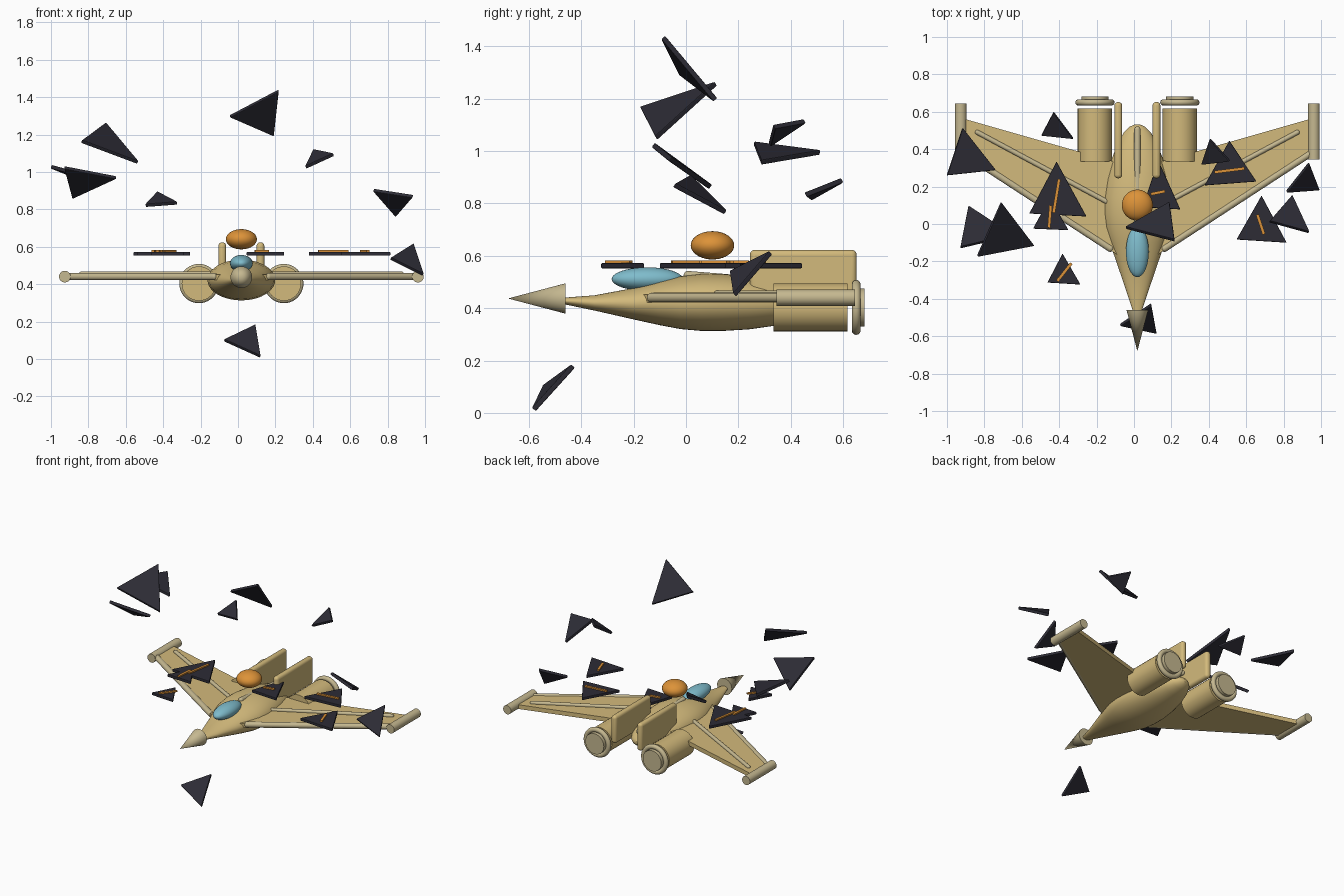
import bpy, bmesh, math
from mathutils import Vector

if "Cube" in bpy.data.objects:
    bpy.data.objects.remove(bpy.data.objects["Cube"])

CX = 0.018  # centre line of the aircraft


def material(name, rgb):
    m = bpy.data.materials.new(name)
    m.diffuse_color = (*rgb, 1)
    m.use_nodes = True
    m.node_tree.nodes["Principled BSDF"].inputs["Base Color"].default_value = m.diffuse_color
    return m


TAN = material("tan hull", (0.65, 0.49, 0.20))
TRIM = material("pale khaki trim", (0.56, 0.48, 0.28))
DARK = material("dark slate", (0.026, 0.025, 0.036))
ORANGE = material("orange", (0.72, 0.29, 0.04))
BLUE = material("canopy blue", (0.21, 0.50, 0.60))


def finish(ob, name, mat, smooth=True):
    ob.name = name
    ob.data.materials.clear()
    ob.data.materials.append(mat)
    if smooth:
        bpy.ops.object.select_all(action='DESELECT')
        ob.select_set(True)
        bpy.context.view_layer.objects.active = ob
        bpy.ops.object.shade_smooth_by_angle(angle=math.radians(35))
    return ob


def from_bmesh(bm, name, mat, smooth=True):
    bmesh.ops.recalc_face_normals(bm, faces=bm.faces)
    me = bpy.data.meshes.new(name)
    bm.to_mesh(me)
    bm.free()
    ob = bpy.data.objects.new(name, me)
    bpy.context.collection.objects.link(ob)
    return finish(ob, name, mat, smooth)


def rod(name, a, b, r1, mat, r2=None, rounded=False):
    """Cylinder or cone from a to b, optionally with ball ends."""
    a, b = Vector(a), Vector(b)
    d = b - a
    bm = bmesh.new()
    bmesh.ops.create_cone(bm, cap_ends=True, segments=32, radius1=r1,
                          radius2=r1 if r2 is None else r2, depth=d.length)
    if rounded:
        for s in (-1, 1):
            ball = bmesh.ops.create_uvsphere(bm, u_segments=24, v_segments=12, radius=r1)
            bmesh.ops.translate(bm, verts=ball["verts"], vec=(0, 0, s * d.length / 2))
    q = Vector((0, 0, 1)).rotation_difference(d)
    bmesh.ops.transform(bm, matrix=q.to_matrix().to_4x4(), verts=bm.verts)
    bmesh.ops.translate(bm, vec=(a + b) / 2, verts=bm.verts)
    return from_bmesh(bm, name, mat)


def ellipsoid(name, loc, size, mat):
    bpy.ops.mesh.primitive_uv_sphere_add(segments=40, ring_count=20, location=loc)
    ob = bpy.context.object
    ob.scale = size
    return finish(ob, name, mat)


def prism(name, pts, normal, thick, mat, bevel=0):
    """Flat polygon thickened evenly to both sides."""
    bm = bmesh.new()
    n = Vector(normal).normalized() * thick / 2
    lo = [bm.verts.new(Vector(p) - n) for p in pts]
    hi = [bm.verts.new(Vector(p) + n) for p in pts]
    bm.faces.new(lo[::-1])
    bm.faces.new(hi)
    for i in range(len(pts)):
        j = (i + 1) % len(pts)
        bm.faces.new((lo[i], lo[j], hi[j], hi[i]))
    if bevel:
        bmesh.ops.bevel(bm, geom=bm.edges[:], offset=bevel, segments=2,
                        profile=0.5, affect='EDGES')
    return from_bmesh(bm, name, mat, False)


# Fuselage: elliptical sections (y, half width, centre z, half height)
sections = [(-0.47, 0.022, 0.428, 0.012), (-0.35, 0.062, 0.420, 0.029),
            (-0.20, 0.113, 0.417, 0.060), (-0.10, 0.148, 0.420, 0.085),
            (-0.02, 0.172, 0.421, 0.101), (0.06, 0.181, 0.422, 0.109),
            (0.14, 0.179, 0.422, 0.109), (0.24, 0.165, 0.420, 0.101),
            (0.34, 0.140, 0.418, 0.085), (0.43, 0.106, 0.416, 0.064),
            (0.49, 0.072, 0.415, 0.044), (0.52, 0.042, 0.415, 0.026),
            (0.533, 0.012, 0.415, 0.008)]
bm = bmesh.new()
rings = []
N = 40
for y, w, zc, h in sections:
    rings.append([bm.verts.new((CX + w * math.cos(2 * math.pi * k / N), y,
                                zc + h * math.sin(2 * math.pi * k / N))) for k in range(N)])
for r, s in zip(rings, rings[1:]):
    for k in range(N):
        bm.faces.new((r[k], r[(k + 1) % N], s[(k + 1) % N], s[k]))
bm.faces.new(rings[0])
bm.faces.new(rings[-1])
from_bmesh(bm, "fuselage", TAN)

# Nose, canopy, spine and dome
rod("nose_cone", (CX, -0.46, 0.437), (CX, -0.68, 0.437), 0.058, TRIM, r2=0.0)
ellipsoid("canopy", (CX, -0.148, 0.511), (0.061, 0.136, 0.045), BLUE)
rod("spine_tube", (CX, 0.008, 0.525), (CX, 0.505, 0.485), 0.017, TRIM, rounded=True)
ellipsoid("sensor_dome", (CX, 0.101, 0.64), (0.083, 0.083, 0.054), ORANGE)

# Mirrored parts
for s, side in ((-1, "left"), (1, "right")):
    def at(x, y, z):
        return (CX + s * x, y, z)
    prism(side + "_wing", [at(0.06, -0.195, 0.437), at(0.935, 0.375, 0.437),
                           at(0.935, 0.565, 0.437), at(0.06, 0.315, 0.437)],
          (0, 0, 1), 0.03, TAN)
    rod(side + "_leading_edge", at(0.145, -0.13, 0.44), at(0.925, 0.378, 0.44),
        0.019, TRIM, rounded=True)
    rod(side + "_wing_tube", at(0.165, 0.12, 0.455), at(0.855, 0.49, 0.455),
        0.013, TRIM, rounded=True)
    rod(side + "_tip_pod", at(0.944, 0.345, 0.44), at(0.944, 0.645, 0.44), 0.031, TRIM)

    # Engine with ring and exhaust disc
    rod(side + "_engine", at(0.227, 0.335, 0.403), at(0.227, 0.617, 0.403), 0.092, TAN)
    bpy.ops.mesh.primitive_torus_add(location=at(0.227, 0.65, 0.403), rotation=(math.pi / 2, 0, 0),
                                     major_radius=0.088, minor_radius=0.017,
                                     major_segments=40, minor_segments=14)
    finish(bpy.context.object, side + "_engine_ring", TRIM)
    rod(side + "_exhaust", at(0.227, 0.64, 0.403), at(0.227, 0.682, 0.403), 0.073, TRIM)

    # Tail fin
    bpy.ops.mesh.primitive_cube_add(size=1, location=at(0.102, 0.448, 0.525))
    fin = bpy.context.object
    fin.scale = (0.042, 0.408, 0.196)
    bpy.ops.object.transform_apply(location=False, rotation=False, scale=True)
    bev = fin.modifiers.new("round", 'BEVEL')
    bev.width, bev.segments = 0.019, 4
    finish(fin, side + "_tail_fin", TAN)

# Level shards above the aircraft: three corners, then stripe ends
level = [
    [(-0.414, 0.334), (-0.56, 0.056), (-0.254, 0.04), (-0.40, 0.24), (-0.43, 0.06)],
    [(-0.45, 0.14), (-0.54, -0.025), (-0.35, -0.033), (-0.445, 0.10), (-0.455, -0.02)],
    [(-0.382, -0.158), (-0.463, -0.313), (-0.286, -0.324), (-0.335, -0.21), (-0.41, -0.305)],
    [(0.13, 0.34), (0.045, 0.09), (0.248, 0.078), (0.09, 0.16), (0.165, 0.175)],
    [(0.51, 0.446), (0.377, 0.206), (0.655, 0.227), (0.43, 0.277), (0.59, 0.297)],
    [(0.682, 0.152), (0.548, -0.083), (0.816, -0.10), (0.66, 0.05), (0.695, -0.055)],
]
for i, pts in enumerate(level):
    prism(f"level_shard_{i}", [(x, y, 0.562) for x, y in pts[:3]], (0, 0, 1), 0.02, DARK, 0.004)
    a, b = Vector(pts[3]), Vector(pts[4])
    off = Vector((a.y - b.y, b.x - a.x)).normalized() * 0.008
    quad = [a + off, b + off, b - off, a - off]
    prism(f"shard_stripe_{i}", [(p.x, p.y, 0.577) for p in quad], (0, 0, 1), 0.009, ORANGE)

# Tilted shards floating around
tilted = [
    [(-0.045, -0.02, 1.297), (0.217, -0.088, 1.435), (0.19, 0.113, 1.195)],
    [(-0.837, -0.172, 1.163), (-0.709, 0.115, 1.258), (-0.535, -0.114, 1.05)],
    [(-0.928, -0.126, 1.024), (-0.65, -0.06, 0.97), (-0.885, 0.095, 0.862)],
    [(-1.0, 0.26, 1.028), (-0.917, 0.513, 0.995), (-0.74, 0.288, 0.957)],
    [(-0.495, 0.475, 0.82), (-0.43, 0.598, 0.889), (-0.324, 0.457, 0.833)],
    [(0.361, 0.319, 1.024), (0.406, 0.455, 1.115), (0.512, 0.337, 1.093)],
    [(0.724, 0.013, 0.903), (0.936, -0.045, 0.87), (0.845, 0.152, 0.765)],
    [(0.815, 0.172, 0.537), (0.936, 0.325, 0.613), (0.99, 0.185, 0.45)],
    [(-0.075, -0.54, 0.1), (0.092, -0.43, 0.18), (0.12, -0.582, 0.012)],
]
for i, pts in enumerate(tilted):
    a, b, c = map(Vector, pts)
    prism(f"tilted_shard_{i}", pts, (b - a).cross(c - a), 0.02, DARK, 0.004)
